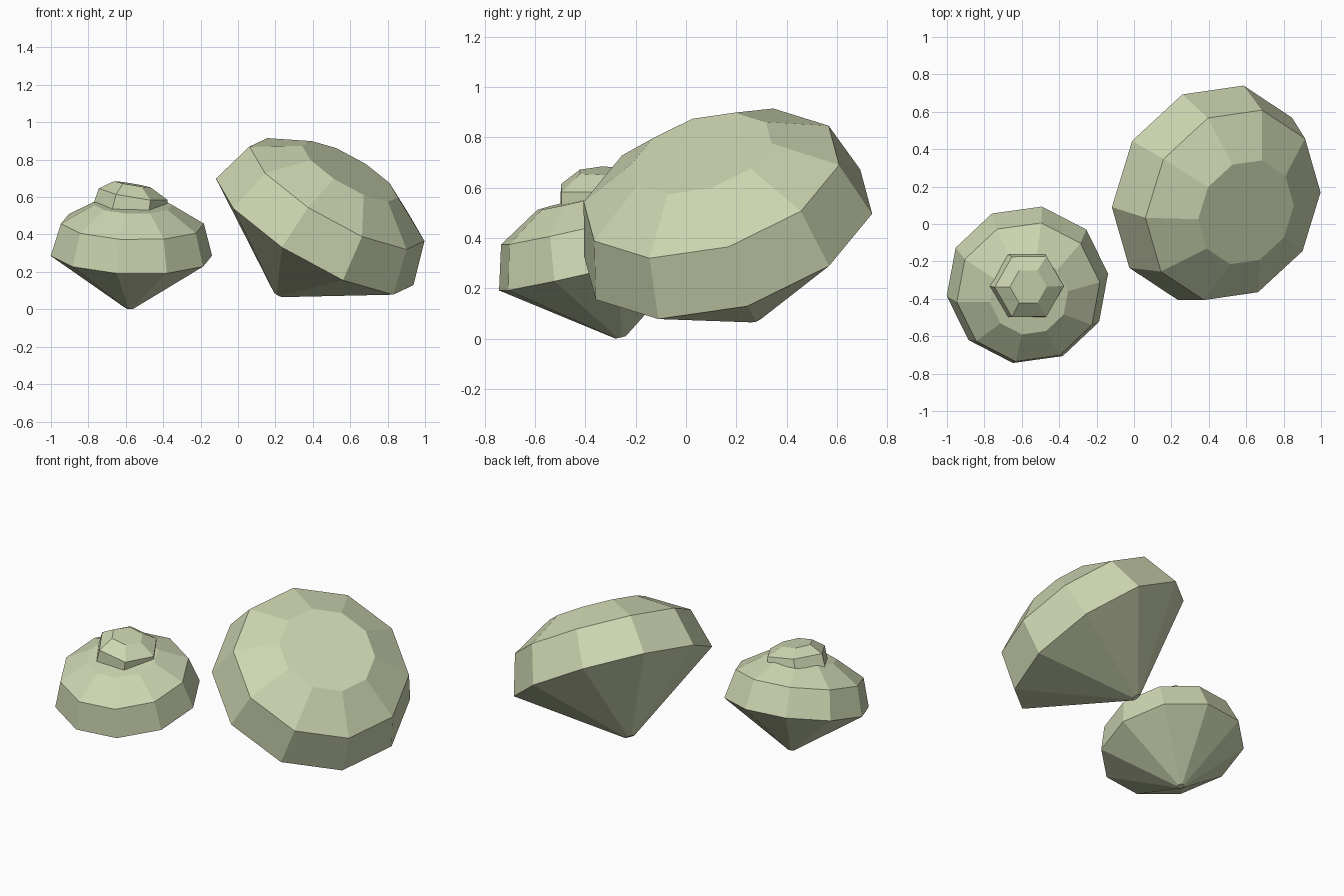
import bpy, bmesh, math
from mathutils import Vector

if "Cube" in bpy.data.objects:
    bpy.data.objects.remove(bpy.data.objects["Cube"])

mat = bpy.data.materials.new("pale_sage")
mat.diffuse_color = (0.61, 0.67, 0.44, 1)
mat.use_nodes = True
mat.node_tree.nodes["Principled BSDF"].inputs["Base Color"].default_value = mat.diffuse_color


def ring(center, normal, radius, sides, toward):
    """Regular polygon across a tilted axis, first corner pointing toward a direction."""
    c, n, t = Vector(center), Vector(normal).normalized(), Vector(toward)
    u = (t - n * t.dot(n)).normalized()
    v = n.cross(u)
    step = math.tau / sides
    return [c + radius * (math.cos(i * step) * u + math.sin(i * step) * v)
            for i in range(sides)]


def loft(name, rings):
    """Flat-faced solid through a stack of rings, capped at both ends."""
    bm = bmesh.new()
    loops = [[bm.verts.new(p) for p in r] for r in rings]
    n = len(loops[0])
    for a, b in zip(loops, loops[1:]):
        for i in range(n):
            j = (i + 1) % n
            bm.faces.new((a[i], a[j], b[j], b[i]))
    bm.faces.new(loops[0][::-1])
    bm.faces.new(loops[-1])
    bmesh.ops.recalc_face_normals(bm, faces=bm.faces)
    me = bpy.data.meshes.new(name)
    bm.to_mesh(me)
    bm.free()
    me.materials.append(mat)
    ob = bpy.data.objects.new(name, me)
    bpy.context.collection.objects.link(ob)
    return ob


# Ten-sided gem profile: (radius, height along axis), point to flat table
PROFILE = [(0.03, -0.40), (0.605, 0.0), (0.536, 0.245), (0.293, 0.388)]


def gem(name, center, normal, toward, scale):
    c, n = Vector(center), Vector(normal).normalized()
    return loft(name, [ring(c + n * h * scale, n, r * scale, 10, toward)
                       for r, h in PROFILE])


# Large leaning gem and small upright gem
gem("large_gem", (0.41, 0.167, 0.414), (0.487, -0.269, 0.831), (-0.53, -0.077, 0.286), 1.0)
gem("small_gem", (-0.57, -0.325, 0.286), (0.03, -0.225, 0.974), (-0.43, -0.06, 0), 0.72)

# Six-sided cap stone with a slightly skewed top
loft("cap_stone", [
    ring((-0.575, -0.33, 0.558), (0.05, -0.2, 1), 0.197, 6, (-1, 0, 0)),
    ring((-0.56, -0.335, 0.615), (0.17, -0.10, 1), 0.187, 6, (-1, 0, 0)),
    ring((-0.565, -0.335, 0.668), (0.17, -0.05, 1), 0.10, 6, (-1, 0, 0)),
])
